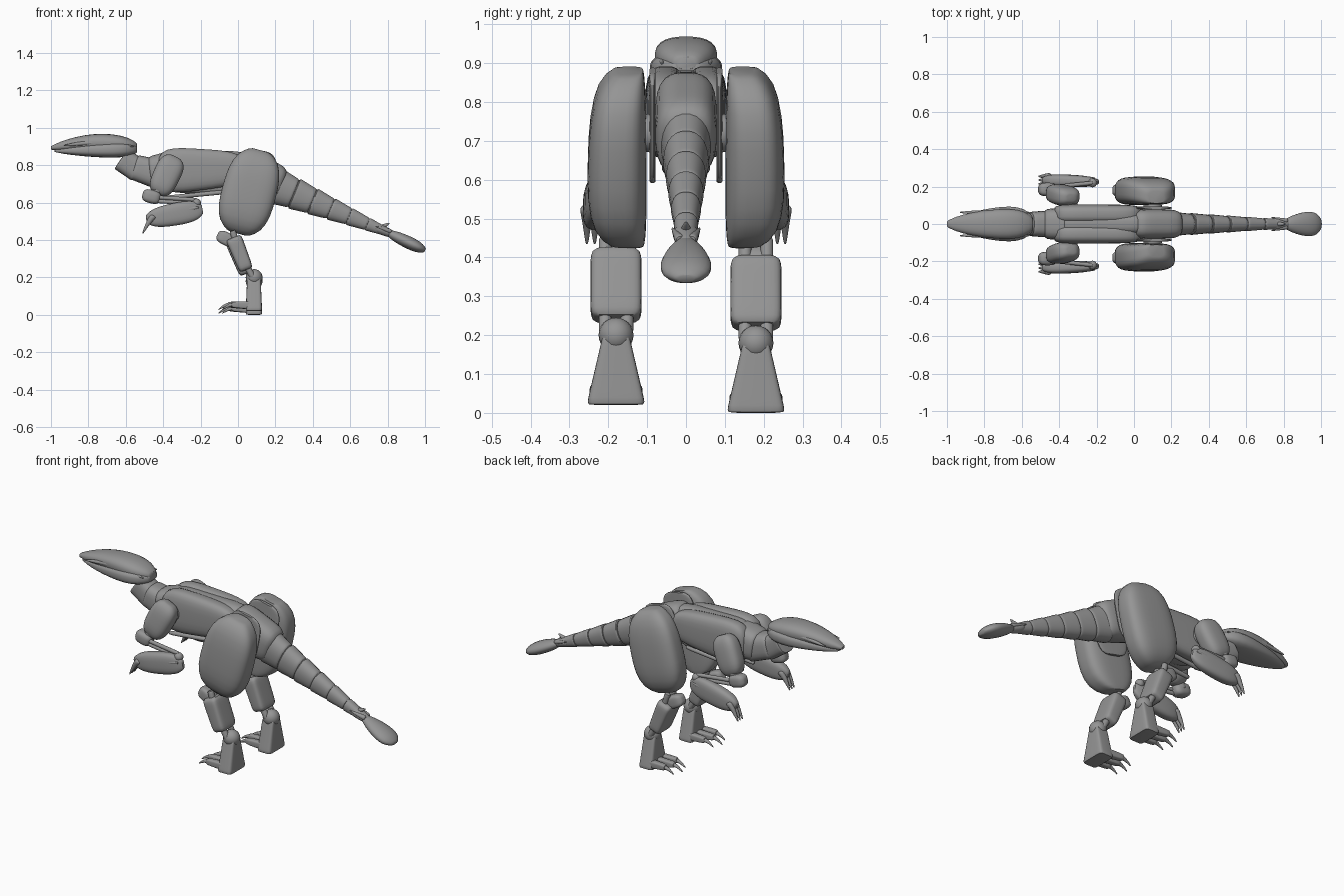
import bpy, bmesh, math
from mathutils import Vector

default_cube = bpy.data.objects.get("Cube")
if default_cube:
    bpy.data.objects.remove(default_cube, do_unlink=True)

grey = bpy.data.materials.new("plain_grey")
grey.use_nodes = True
grey_value = (0.3, 0.3, 0.3, 1)
grey.diffuse_color = grey_value
grey.node_tree.nodes["Principled BSDF"].inputs["Base Color"].default_value = grey_value
parts = []


def add_object(name, bm):
    bmesh.ops.recalc_face_normals(bm, faces=bm.faces)
    mesh = bpy.data.meshes.new(name)
    bm.to_mesh(mesh)
    bm.free()
    mesh.materials.append(grey)
    obj = bpy.data.objects.new(name, mesh)
    bpy.context.collection.objects.link(obj)
    parts.append(obj)


def signed_power(value, power):
    return math.copysign(abs(value) ** power, value)


def pod(name, start, end, size, end_size=None, y=0, splay=0, bend=0, blunt=3, square=3,
        broad=1, flush=0, steps=14, sides=24):
    """Rounded body between two x-z points; size is half depth and half width.
    blunt squares off the ends, square the cross-section, bend arches it upward,
    broad below one keeps the ends wide, flush keeps one flank flat."""
    first = Vector((start[0], y, start[1]))
    last = Vector((end[0], y + splay, end[1]))
    along = (last - first).normalized()
    across = Vector((0, 1, 0))
    across = (across - along * across.dot(along)).normalized()
    up = along.cross(across)
    size = Vector(size)
    end_size = Vector(end_size or size)
    bm = bmesh.new()
    rings = []
    for i in range(steps + 1):
        t = (1 - math.cos(math.pi * i / steps)) / 2
        fullness = max(0.1, 1 - abs(2 * t - 1) ** blunt) ** (1 / blunt)
        if i in (0, steps):
            fullness *= 0.7
        depth, full_width = size.lerp(end_size, t)
        depth *= fullness
        width = full_width * fullness ** broad
        centre = first.lerp(last, t)
        centre.y -= flush * (full_width - width)
        centre.z += bend * math.sin(math.pi * t)
        ring = []
        for k in range(sides):
            angle = math.tau * (k + 0.5) / sides
            u = signed_power(math.sin(angle), 2 / square) * depth
            v = signed_power(math.cos(angle), 2 / square) * width
            ring.append(bm.verts.new(centre + up * u + across * v))
        rings.append(ring)
    for lower, upper in zip(rings, rings[1:]):
        for k in range(sides):
            j = (k + 1) % sides
            bm.faces.new((lower[k], lower[j], upper[j], upper[k]))
    bm.faces.new(rings[0])
    bm.faces.new(rings[-1])
    add_object(name, bm)


def rod(name, start, end, radius, **options):
    pod(name, start, end, size=(radius, radius), blunt=9, square=2, sides=12, **options)


def claw(name, start, end, radius, **options):
    pod(name, start, end, size=(radius, radius), end_size=(radius / 5, radius / 5),
        blunt=5, square=2, sides=12, **options)


def ball(name, centre, radius):
    bm = bmesh.new()
    bmesh.ops.create_uvsphere(bm, u_segments=20, v_segments=12, radius=radius)
    bmesh.ops.translate(bm, verts=bm.verts, vec=centre)
    add_object(name, bm)


# Head: skull above a broad jaw
pod("skull", start=(-1, .893), end=(-.54, .9), size=(.03, .05), end_size=(.06, .1), bend=.025,
    blunt=2.3, square=2.5)
pod("jaw", start=(-.98, .877), end=(-.54, .885), size=(.02, .05), end_size=(.055, .12), blunt=2.3)

# Neck rings, widening toward the chest
pod("neck_upper", start=(-.625, .835), end=(-.53, .77), size=(.065, .06), blunt=20)
pod("neck_lower", start=(-.555, .79), end=(-.42, .75), size=(.068, .065), end_size=(.08, .075), blunt=14)
pod("neck_base", start=(-.475, .765), end=(-.35, .78), size=(.08, .08), end_size=(.1, .09), blunt=8)

# Trunk core, belly and pelvis
pod("trunk_core", start=(-.4, .775), end=(.06, .775), size=(.11, .06), end_size=(.1, .06), blunt=6)
pod("belly", start=(-.37, .68), end=(.02, .69), size=(.03, .05), end_size=(.05, .06))
pod("pelvis", start=(-.02, .79), end=(.24, .69), size=(.112, .08), end_size=(.102, .078), blunt=5)

# Tail core and overlapping armour rings
tail_root = Vector((.2, .69))
tail_end = Vector((.79, .445))
pod("tail_core", tail_root, tail_end, size=(.09, .055), end_size=(.02, .018), blunt=9, square=2)
ring_count = 6
root_size = Vector((.1, .066))
tip_size = Vector((.024, .026))
for i in range(ring_count):
    near, far = i / ring_count, (i + 1) / ring_count
    pod("tail_ring", tail_root.lerp(tail_end, near), tail_root.lerp(tail_end, far),
        size=root_size.lerp(tip_size, near), end_size=root_size.lerp(tip_size, far) * .93,
        blunt=14, square=2.3)

# Tail tip: flared collar, spikes and a flat paddle
pod("tail_collar", start=(.73, .47), end=(.84, .425), size=(.03, .04), end_size=(.02, .02), square=2)
claw("tail_top_spike", start=(.75, .46), end=(.81, .49), radius=.02)
pod("tail_paddle", start=(.79, .445), end=(1, .345), size=(.028, .035), end_size=(.038, .085),
    blunt=2.2, square=2)

for side in (-1, 1):
    # Torso shells meet at a seam along the spine
    pod("torso_shell", start=(-.425, .77), end=(.035, .785), size=(.132, .054), end_size=(.088, .05),
        y=side * .053, blunt=3.8, square=3.2, broad=.5)
    pod("cheek_ridge", start=(-.93, .905), end=(-.56, .9), size=(.012, .012), y=side * .062, bend=.018,
        blunt=2, square=2)
    rod("belly_rod", start=(-.4, .625), end=(-.04, .66), radius=.012, y=side * .05)
    claw("tail_side_spike", start=(.82, .445), end=(.735, .475), radius=.015, y=side * .015, splay=side * .02)

    # Hip plate and thigh
    pod("hip_plate", start=(.12, .88), end=(.06, .6), size=(.1, .008), y=side * .086, blunt=4, broad=0)
    ball("hip_joint", (.1, side * .09, .72), .05)
    pod("thigh", start=(.12, .88), end=(0, .435), size=(.143, .071), end_size=(.148, .08),
        y=side * .174, splay=side * .006, blunt=2.7, square=3.4, broad=.65, flush=side * .8, sides=32)

    # One leg stands slightly higher than the other
    lift = .02 if side < 0 else 0
    y = side * .18

    # Knee and shin
    pod("knee", start=(-.11, .43), end=(-.01, .38), size=(.035, .035), y=y, square=4)
    for offset in (-.028, .028):
        rod("knee_strut", start=(-.03, .45), end=(0, .34 + lift), radius=.017, y=y + offset)
        rod("shin_strut", start=(.025, .28 + lift), end=(.08, .18 + lift), radius=.017, y=y + offset)
    pod("shin", start=(-.025, .395 + lift), end=(.045, .22 + lift), size=(.045, .066), end_size=(.038, .066),
        y=y, blunt=8, square=5)

    # Ankle and flared heel
    ball("ankle", (.086, y, .18 + lift), .045)
    pod("heel", start=(.085, .18 + lift), end=(.085, lift), size=(.036, .034), end_size=(.044, .076),
        y=y, blunt=16, square=7)

    # Toes and claws, the middle one reaching further
    for spread in (-1, 0, 1):
        toe_end = -.055 if spread == 0 else -.035
        base = y + spread * .045
        fan = spread * .008
        pod("toe", start=(.11, .03 + lift), end=(toe_end, .035 + lift), size=(.024, .02), end_size=(.016, .016),
            y=base, splay=fan, blunt=6, square=4)
        claw("toe_claw", start=(toe_end + .02, .035 + lift), end=(toe_end - .05, .008 + lift), radius=.014,
             y=base + fan, bend=.008)

    # Upper arm and elbow
    ball("shoulder_joint", (-.35, side * .1, .775), .05)
    pod("upper_arm", start=(-.335, .845), end=(-.43, .645), size=(.075, .053), end_size=(.07, .053),
        y=side * .14, splay=side * .03)
    rod("elbow_strut", start=(-.41, .69), end=(-.46, .63), radius=.03, y=side * .175)
    pod("elbow", start=(-.51, .645), end=(-.415, .62), size=(.036, .036), y=side * .185)

    # Forearm rods run back to the wrist
    for height in (.6, .62):
        rod("forearm_rod", start=(-.46, height + .01), end=(-.22, height - .005), radius=.011,
            y=side * .195, splay=side * .025)
    ball("wrist", (-.222, side * .22, .598), .024)

    # Hand shell folded forward, with a ridge and claws
    pod("hand_shell", start=(-.19, .565), end=(-.49, .51), size=(.064, .03), end_size=(.056, .037),
        y=side * .225, splay=side * .01, blunt=2.6)
    pod("hand_ridge", start=(-.21, .575), end=(-.46, .53), size=(.015, .014), y=side * .245, blunt=2, square=2)
    for offset in (-.02, 0, .02):
        claw("hand_claw", start=(-.45, .53), end=(-.51, .435), radius=.02, y=side * .235 + offset, bend=.008)

# Smooth shading with sharp edges kept
bpy.ops.object.select_all(action='DESELECT')
for obj in parts:
    obj.select_set(True)
bpy.context.view_layer.objects.active = parts[0]
bpy.ops.object.shade_smooth_by_angle(angle=math.radians(35))
